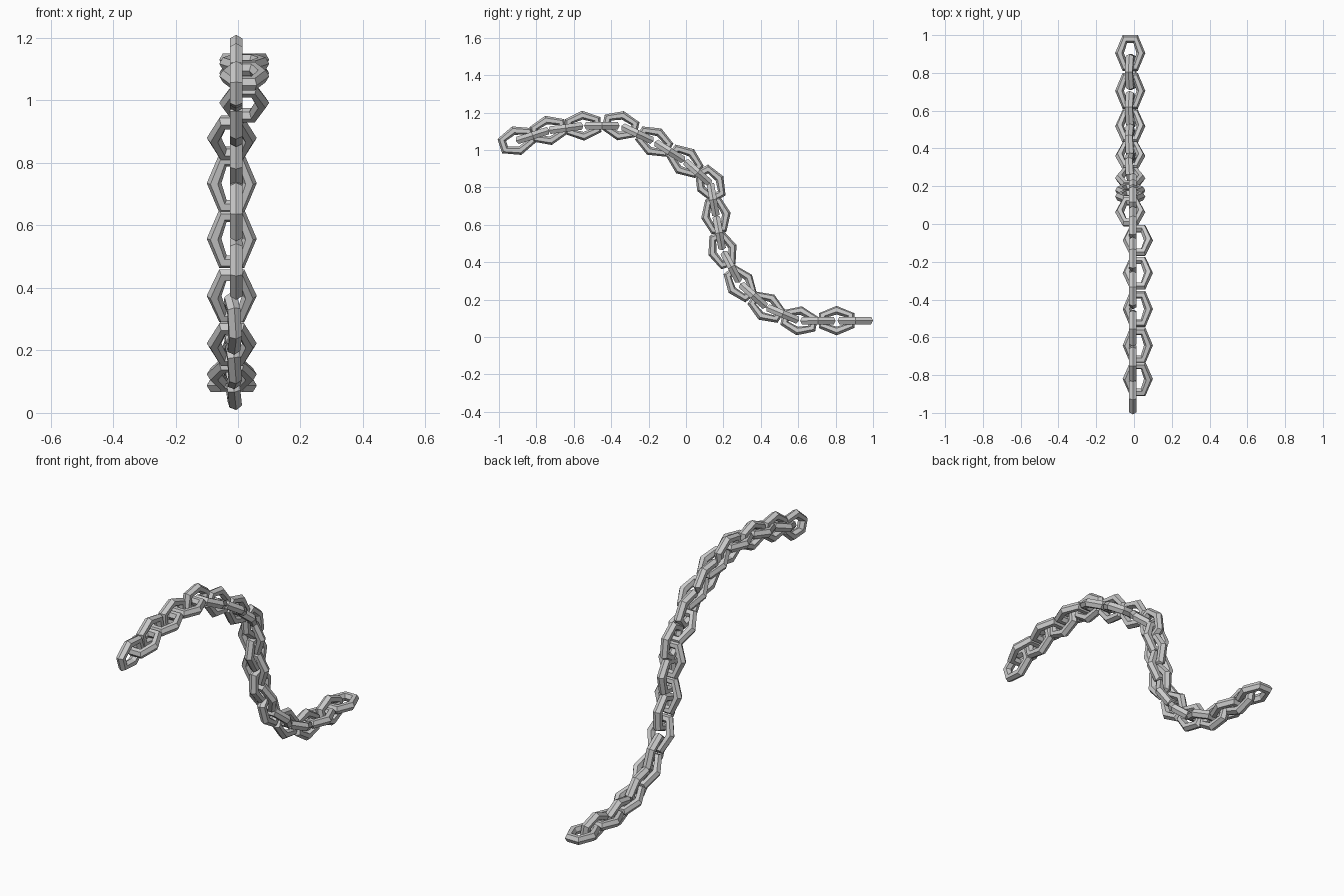
import bpy, math
from mathutils import Vector, Matrix

if "Cube" in bpy.data.objects:
    bpy.data.objects.remove(bpy.data.objects["Cube"])

# Side-view (y, z) centres of the upright links; flat links sit between them
PATH = [(-.905, 1.05), (-.735, 1.105), (-.55, 1.13), (-.35, 1.13), (-.17, 1.045),
        (-.005, .94), (.13, .82), (.16, .65), (.195, .465), (.29, .285),
        (.43, .16), (.605, .087), (.805, .088), (1.005, .088)]
HALF_LEN, HALF_WID, TUBE = .095, .08, .0235


def link_mesh():
    # Six-sided ring with six-sided section, lengthened along local y
    bpy.ops.mesh.primitive_torus_add(major_segments=6, minor_segments=6,
                                     major_radius=HALF_WID - TUBE, minor_radius=TUBE)
    ob = bpy.context.object
    pull = HALF_LEN - HALF_WID * math.sin(math.radians(60))
    for v in ob.data.vertices:
        if abs(v.co.y) > .005:
            v.co.y += math.copysign(pull, v.co.y)
    mesh = ob.data
    mesh.name = "chain_link"
    bpy.data.objects.remove(ob)
    return mesh


MESH = link_mesh()


def add_link(name, x, centre, direction, upright, roll=0):
    pitch = math.atan2(direction.y, direction.x)
    ob = bpy.data.objects.new(name, MESH)
    bpy.context.collection.objects.link(ob)
    turn = math.radians((90 if upright else 0) + roll)
    ob.matrix_world = (Matrix.Translation((x, centre.x, centre.y))
                       @ Matrix.Rotation(pitch, 4, 'X') @ Matrix.Rotation(turn, 4, 'Y'))


pts = [Vector(p) for p in PATH]
for i in range(len(pts) - 1):
    here, nxt = pts[i], pts[i + 1]
    prev = pts[i - 1] if i else here
    late = i >= 9
    # Upright link, slightly leaning towards the low end
    add_link(f"upright_link_{i + 1}", -.018 if late else -.006, here, nxt - prev, True,
             -9 if late else 0)
    # Flat link, shifted to one side on the high half and the other on the low half
    add_link(f"flat_link_{i + 1}", .02 if i < 5 else -.02, (here + nxt) / 2, nxt - here, False)
